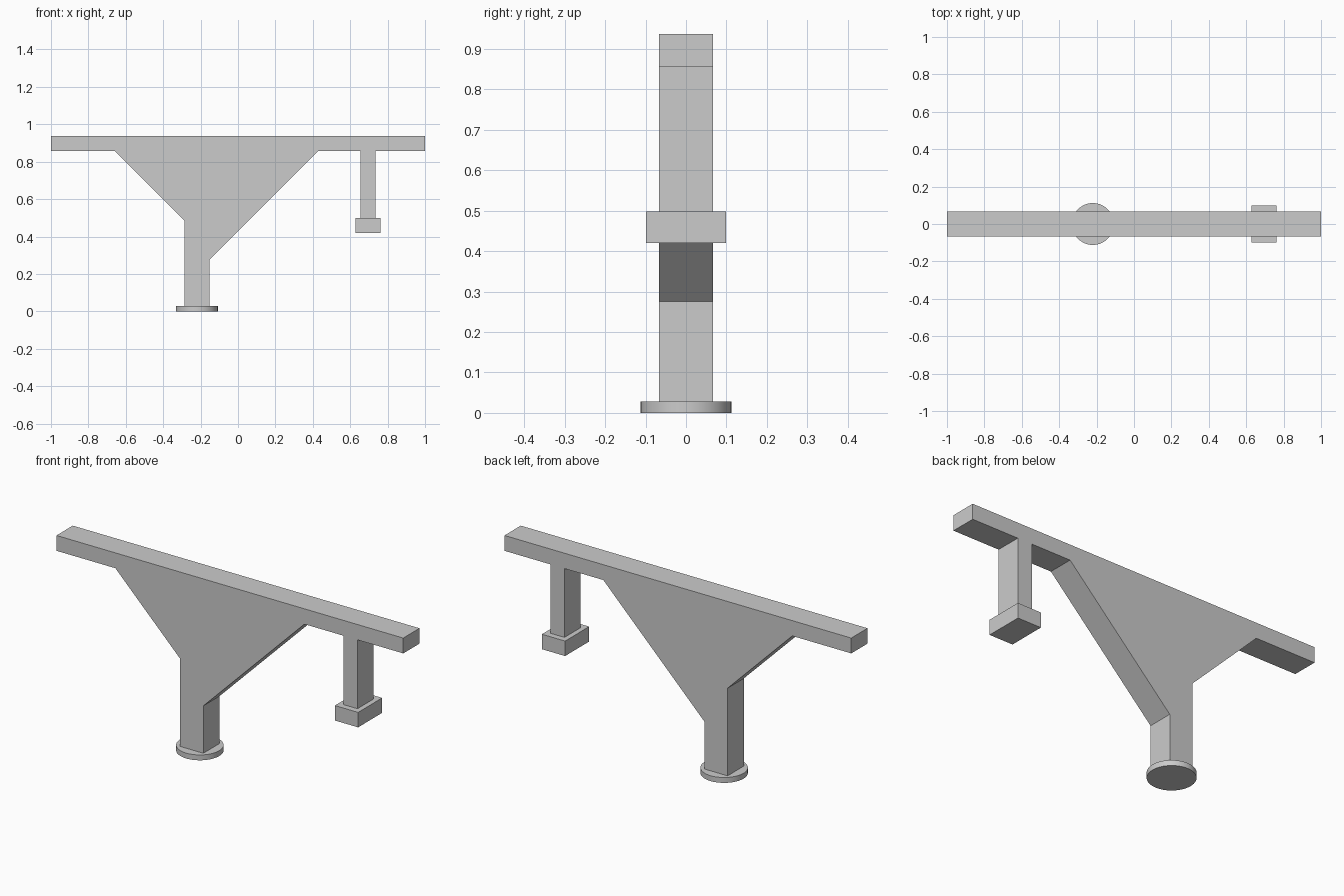
import bpy
import bmesh

cube = bpy.data.objects.get("Cube")
if cube:
    bpy.data.objects.remove(cube, do_unlink=True)

# Single concrete colour
grey = bpy.data.materials.new("concrete grey")
grey.use_nodes = True
colour = (0.6, 0.6, 0.6, 1)
grey.diffuse_color = colour
grey.node_tree.nodes["Principled BSDF"].inputs["Base Color"].default_value = colour

HALF_DEPTH = 0.067
TOP, UNDERSIDE = 0.937, 0.857
PIER_X, PIER_HALF = -0.22, 0.067
POST_X, POST_HALF = 0.695, 0.041
BASE_TOP, FOOT_TOP, FOOT_BOTTOM = 0.028, 0.498, 0.42


def extrude_profile(name, points, half_depth):
    """Extrude an x-z outline symmetrically along y."""
    bm = bmesh.new()
    face = bm.faces.new([bm.verts.new((x, -half_depth, z)) for x, z in points])
    result = bmesh.ops.extrude_face_region(bm, geom=[face])
    new_verts = [v for v in result["geom"] if isinstance(v, bmesh.types.BMVert)]
    bmesh.ops.translate(bm, verts=new_verts, vec=(0, 2 * half_depth, 0))
    bmesh.ops.recalc_face_normals(bm, faces=bm.faces)
    mesh = bpy.data.meshes.new(name)
    bm.to_mesh(mesh)
    bm.free()
    mesh.materials.append(grey)
    obj = bpy.data.objects.new(name, mesh)
    bpy.context.collection.objects.link(obj)
    return obj


# Beam, tapered pier and hanging post share one flush outline
left, right = PIER_X - PIER_HALF, PIER_X + PIER_HALF
extrude_profile("beam_and_pier", [
    (-1, TOP), (-1, UNDERSIDE),
    (-0.66, UNDERSIDE), (left, 0.485), (left, BASE_TOP),
    (right, BASE_TOP), (right, 0.275), (0.43, UNDERSIDE),
    (POST_X - POST_HALF, UNDERSIDE), (POST_X - POST_HALF, FOOT_TOP),
    (POST_X + POST_HALF, FOOT_TOP), (POST_X + POST_HALF, UNDERSIDE),
    (1, UNDERSIDE), (1, TOP),
], HALF_DEPTH)

# Block at the end of the hanging post
foot_l, foot_r = POST_X - 0.067, POST_X + 0.067
extrude_profile("post_foot", [
    (foot_l, FOOT_BOTTOM), (foot_r, FOOT_BOTTOM),
    (foot_r, FOOT_TOP), (foot_l, FOOT_TOP),
], 0.099)

# Round base plate under the pier
bpy.ops.mesh.primitive_cylinder_add(
    vertices=64, radius=0.112, depth=BASE_TOP, location=(PIER_X, 0, BASE_TOP / 2))
base = bpy.context.object
base.name = "base_plate"
base.data.materials.append(grey)
bpy.ops.object.shade_smooth_by_angle()
